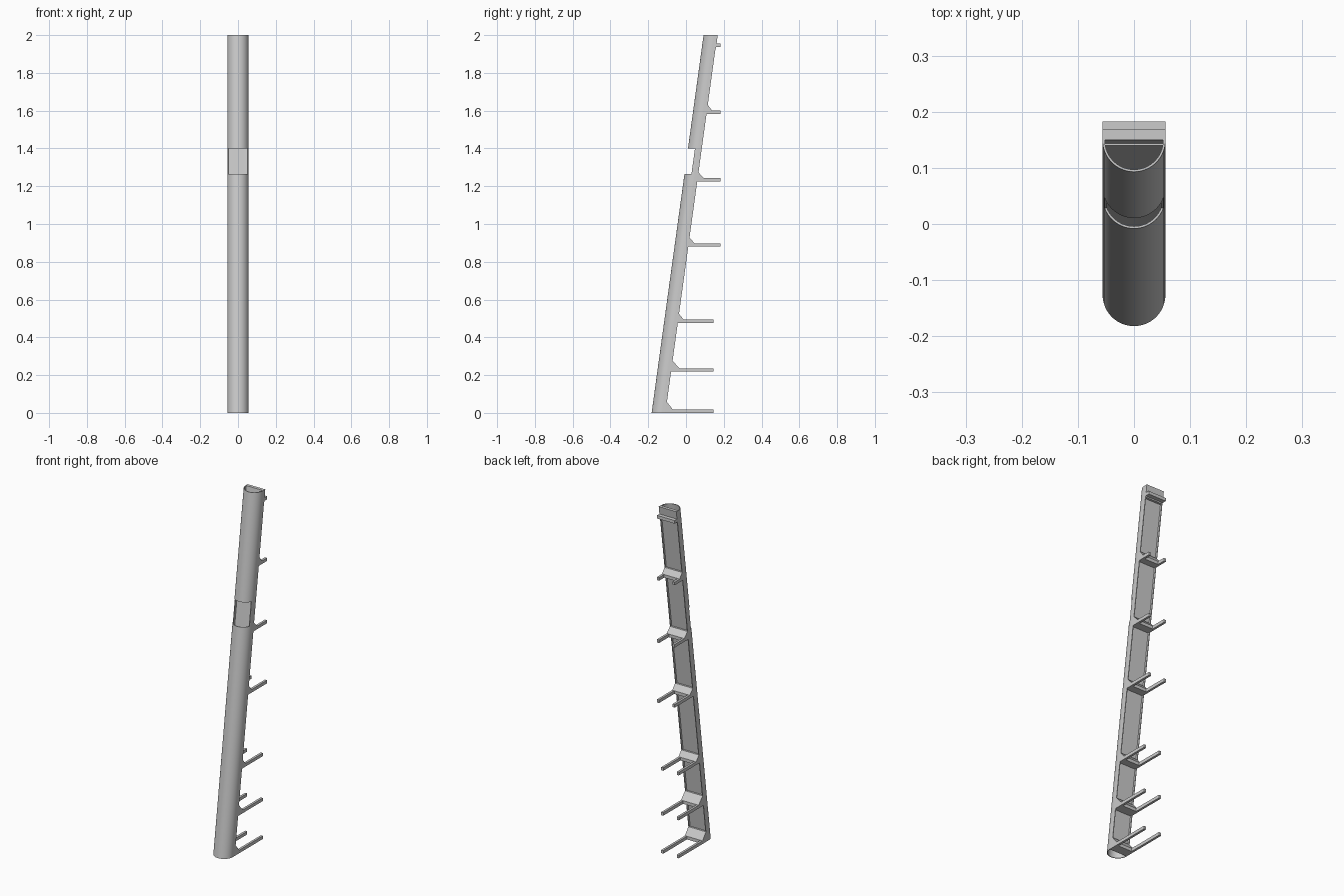
import bpy, bmesh, math
from mathutils import Vector

if "Cube" in bpy.data.objects:
    bpy.data.objects.remove(bpy.data.objects["Cube"])

SHEAR = 0.1375          # lean of the column, y per z
Y0 = -0.182             # front of the column at the ground
R, WALL = 0.056, 0.004  # outer half width and shell thickness
DEPTH, PLATE = 0.073, 0.057


def lean(d, z):
    """y of a point that lies d behind the front of the column at height z"""
    return Y0 + d + SHEAR * z


def prism(name, pts, vec):
    """Planar outline extruded along a vector"""
    bm = bmesh.new()
    face = bm.faces.new([bm.verts.new(p) for p in pts])
    top = bmesh.ops.extrude_face_region(bm, geom=[face])
    bmesh.ops.translate(bm, vec=vec, verts=[v for v in top['geom'] if isinstance(v, bmesh.types.BMVert)])
    bmesh.ops.recalc_face_normals(bm, faces=bm.faces)
    me = bpy.data.meshes.new(name)
    bm.to_mesh(me)
    bm.free()
    ob = bpy.data.objects.new(name, me)
    bpy.context.collection.objects.link(ob)
    return ob


def leaning(name, outline, z0, z1):
    """Horizontal (x, depth) outline swept along the lean"""
    return prism(name, [(x, lean(d, z0), z0) for x, d in outline],
                 Vector((0, SHEAR * (z1 - z0), z1 - z0)))


def side(name, outline, x0, x1):
    """(y, z) outline extruded across x"""
    return prism(name, [(x0, y, z) for y, z in outline], Vector((x1 - x0, 0, 0)))


def rect(x, d0, d1):
    return [(-x, d0), (x, d0), (x, d1), (-x, d1)]


def arc(r, n=32):
    return [(-r * math.cos(math.pi * i / n), R - r * math.sin(math.pi * i / n)) for i in range(n + 1)]


# half-round hollow shell, open at the back
inner = R - WALL
outline = [(-R, DEPTH)] + arc(R) + [(R, DEPTH), (inner, DEPTH)] + arc(inner)[::-1] + [(-inner, DEPTH)]
shell = leaning("column_shell", outline, 0, 2)

# window cut through the front of the shell
cutter = leaning("window_cutter", rect(0.1, -0.05, 0.037), 1.265, 1.40)
cutter.hide_render = True
mod = shell.modifiers.new("window", 'BOOLEAN')
mod.operation = 'DIFFERENCE'
mod.solver = 'EXACT'
mod.object = cutter
bpy.context.view_layer.objects.active = shell
shell.select_set(True)
bpy.ops.object.modifier_apply(modifier=mod.name)
bpy.data.objects.remove(cutter)
bpy.ops.object.shade_smooth_by_angle(angle=math.radians(30))

# recessed back plate and the thick block at its top
leaning("back_plate", rect(inner + 0.001, PLATE, PLATE + 0.005), 0, 1.999)
leaning("top_block", rect(R, PLATE, DEPTH + 0.002), 1.93, 2)

# small lip across the back of the top block
side("top_lip", [(0.14, 1.937), (0.183, 1.937), (0.183, 1.955), (0.14, 1.955)], -R, R)

# brackets: base height, gusset end y, prong end y
brackets = [
    (0.0, -0.07, 0.145), (0.218, -0.035, 0.145), (0.476, -0.012, 0.145),
    (0.880, 0.045, 0.183), (1.225, 0.095, 0.183), (1.583, 0.137, 0.183),
]
T = 0.018
for i, (z, gy, end) in enumerate(brackets, 1):
    zt = z + T + 0.04 if i in (1, 2) else z + T + 0.03
    side(f"bracket_gusset_{i}",
         [(lean(PLATE + 0.002, z), z), (gy, z), (gy, z + T),
          (lean(DEPTH, zt), zt), (lean(PLATE + 0.002, zt), zt)], -R, R)
    for s, label in ((-1, "left"), (1, "right")):
        side(f"bracket_prong_{label}_{i}",
             [(gy - 0.004, z), (end, z), (end, z + T), (gy - 0.004, z + T)], s * 0.043, s * R)
